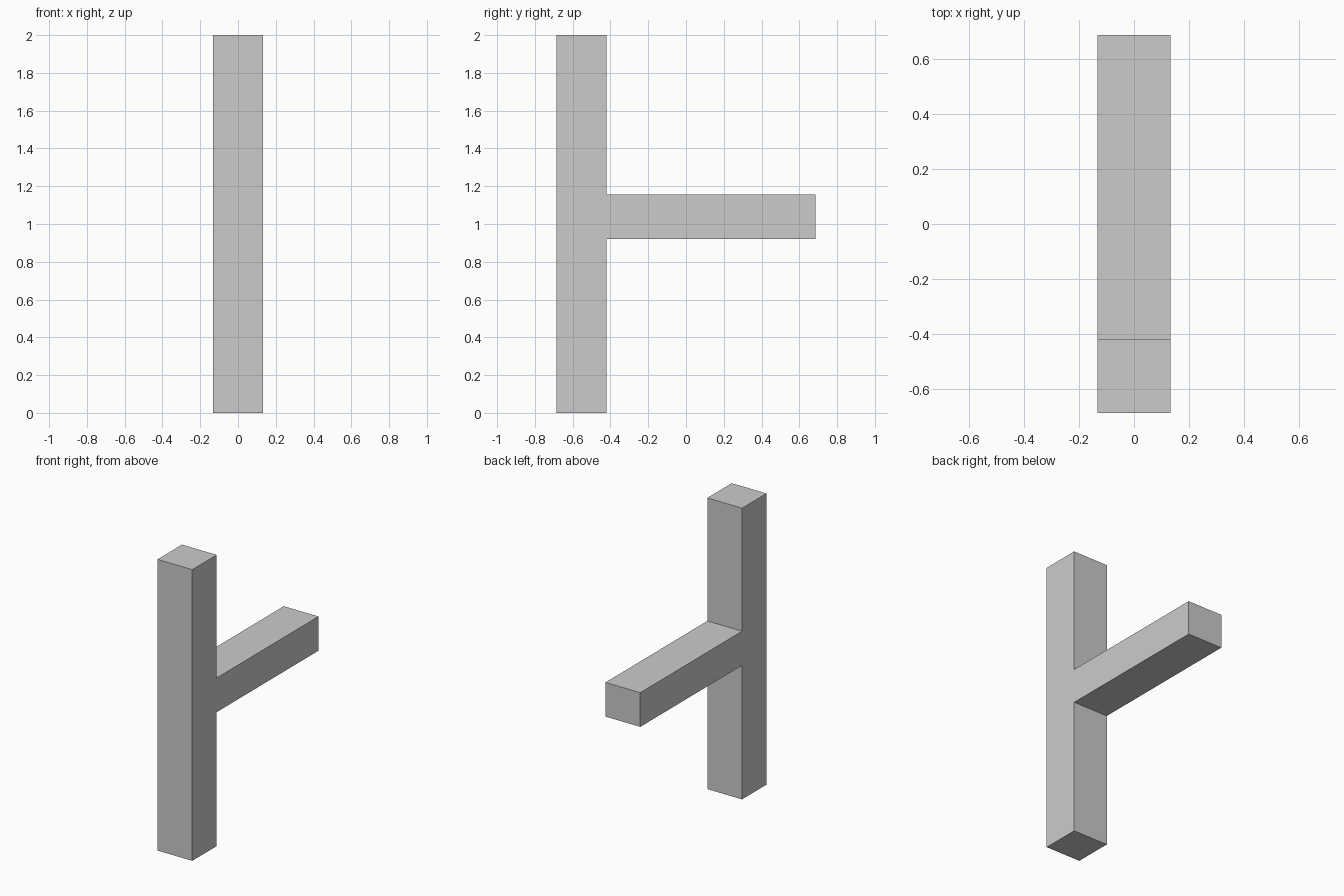
import bpy
import bmesh

cube = bpy.data.objects.get("Cube")
if cube:
    bpy.data.objects.remove(cube, do_unlink=True)

# Plain grey material
grey = bpy.data.materials.new("light_grey")
grey.use_nodes = True
color = (0.6, 0.6, 0.6, 1.0)
grey.diffuse_color = color
grey.node_tree.nodes["Principled BSDF"].inputs["Base Color"].default_value = color

# Main dimensions
half_width = 0.132
front, post_back, arm_end = -0.685, -0.42, 0.685
arm_bottom, arm_top, height = 0.92, 1.155, 2.0

# Side profile (y, z): upright post with a horizontal arm to the back
profile = [
    (front, 0), (post_back, 0),
    (post_back, arm_bottom), (arm_end, arm_bottom),
    (arm_end, arm_top), (post_back, arm_top),
    (post_back, height), (front, height),
]

# Extrude the profile across the width
bm = bmesh.new()
side = bm.faces.new([bm.verts.new((-half_width, y, z)) for y, z in profile])
extruded = bmesh.ops.extrude_face_region(bm, geom=[side], use_keep_orig=True)
moved = [v for v in extruded["geom"] if isinstance(v, bmesh.types.BMVert)]
bmesh.ops.translate(bm, verts=moved, vec=(2 * half_width, 0, 0))
bmesh.ops.recalc_face_normals(bm, faces=bm.faces[:])

mesh = bpy.data.meshes.new("post_with_arm")
bm.to_mesh(mesh)
bm.free()
mesh.materials.append(grey)
post = bpy.data.objects.new("post_with_arm", mesh)
bpy.context.collection.objects.link(post)
